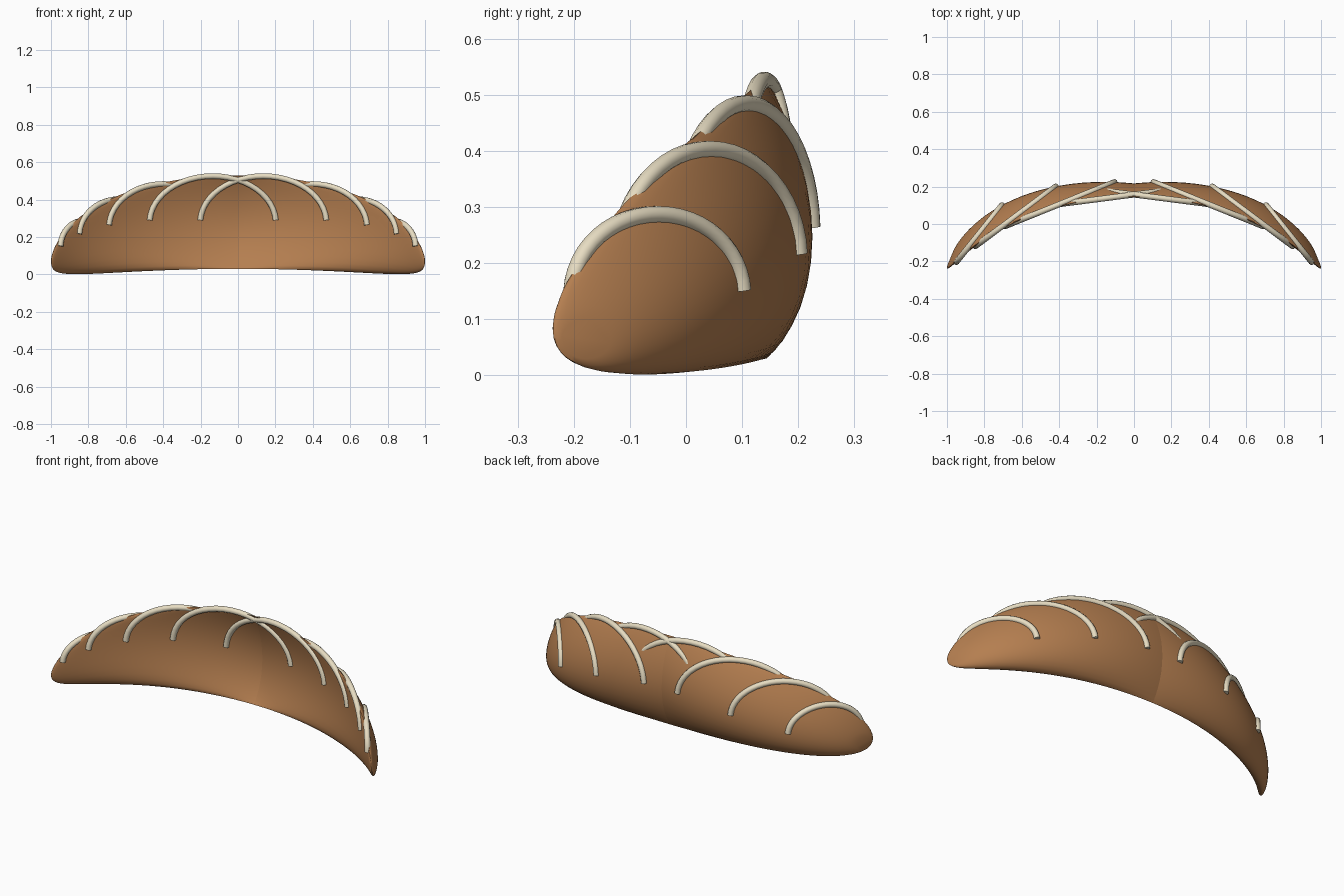
import bpy, bmesh
from math import sin, cos, pi, radians

if "Cube" in bpy.data.objects:
    bpy.data.objects.remove(bpy.data.objects["Cube"])

MAX_A = radians(67.6)   # sweep angle from the middle to each tip
STATIONS, SIDES = 56, 32


def material(name, rgb):
    m = bpy.data.materials.new(name)
    m.diffuse_color = (*rgb, 1)
    m.use_nodes = True
    m.node_tree.nodes["Principled BSDF"].inputs["Base Color"].default_value = m.diffuse_color
    return m


def section(s):
    """Centre, direction and half sizes of the oval section at s in -1..1."""
    a = s * MAX_A
    c = max(0.0, cos(pi / 2 * s))
    h = 0.035 + 0.215 * c ** 0.7
    centre = (1.06 * sin(a), 0.52 * cos(a) - 0.376, 0.064 + 0.216 * c)
    return centre, (cos(a), -sin(a)), h * 1.37, h


def point(s, t, grow=0.0):
    (x, y, z), (dx, dy), w, h = section(s)
    u = (w + grow) * cos(t)
    return (x + dx * u, y + dy * u, z + (h + grow) * sin(t))


def smooth(obj, mat):
    obj.data.materials.append(mat)
    bpy.ops.object.select_all(action='DESELECT')
    obj.select_set(True)
    bpy.context.view_layer.objects.active = obj
    bpy.ops.object.shade_smooth_by_angle(angle=radians(40))


crust = material("crust", (0.46, 0.21, 0.08))
cream = material("icing", (0.80, 0.72, 0.54))

# Bread body: ovals swept along the bent path, closed at both tips
bm = bmesh.new()
rings = []
for i in range(STATIONS + 1):
    s = sin(pi / 2 * (2 * i / STATIONS - 1)) * 0.5 + (2 * i / STATIONS - 1) * 0.5
    rings.append([bm.verts.new(point(s, 2 * pi * j / SIDES)) for j in range(SIDES)])
for r0, r1 in zip(rings, rings[1:]):
    for j in range(SIDES):
        k = (j + 1) % SIDES
        bm.faces.new((r0[j], r0[k], r1[k], r1[j]))
bm.faces.new(rings[0][::-1])
bm.faces.new(rings[-1])
bmesh.ops.recalc_face_normals(bm, faces=bm.faces)
me = bpy.data.meshes.new("bread_body")
bm.to_mesh(me)
bm.free()
body = bpy.data.objects.new("bread_body", me)
bpy.context.collection.objects.link(body)
smooth(body, crust)

# Icing stripes: round tubes arching over the upper half of the body
for n in range(8):
    s = (n - 3.5) * 14.67 / 67.6
    cu = bpy.data.curves.new("icing_stripe", 'CURVE')
    cu.dimensions = '3D'
    cu.bevel_depth = 0.0155
    cu.bevel_resolution = 3
    cu.use_fill_caps = True
    sp = cu.splines.new('POLY')
    count = 25
    sp.points.add(count - 1)
    for i in range(count):
        t = radians(3) + (pi - radians(6)) * i / (count - 1)
        sp.points[i].co = (*point(s, t, 0.001), 1)
    stripe = bpy.data.objects.new("icing_stripe_%d" % (n + 1), cu)
    bpy.context.collection.objects.link(stripe)
    bpy.ops.object.select_all(action='DESELECT')
    stripe.select_set(True)
    bpy.context.view_layer.objects.active = stripe
    bpy.ops.object.convert(target='MESH')
    smooth(bpy.context.view_layer.objects.active, cream)
